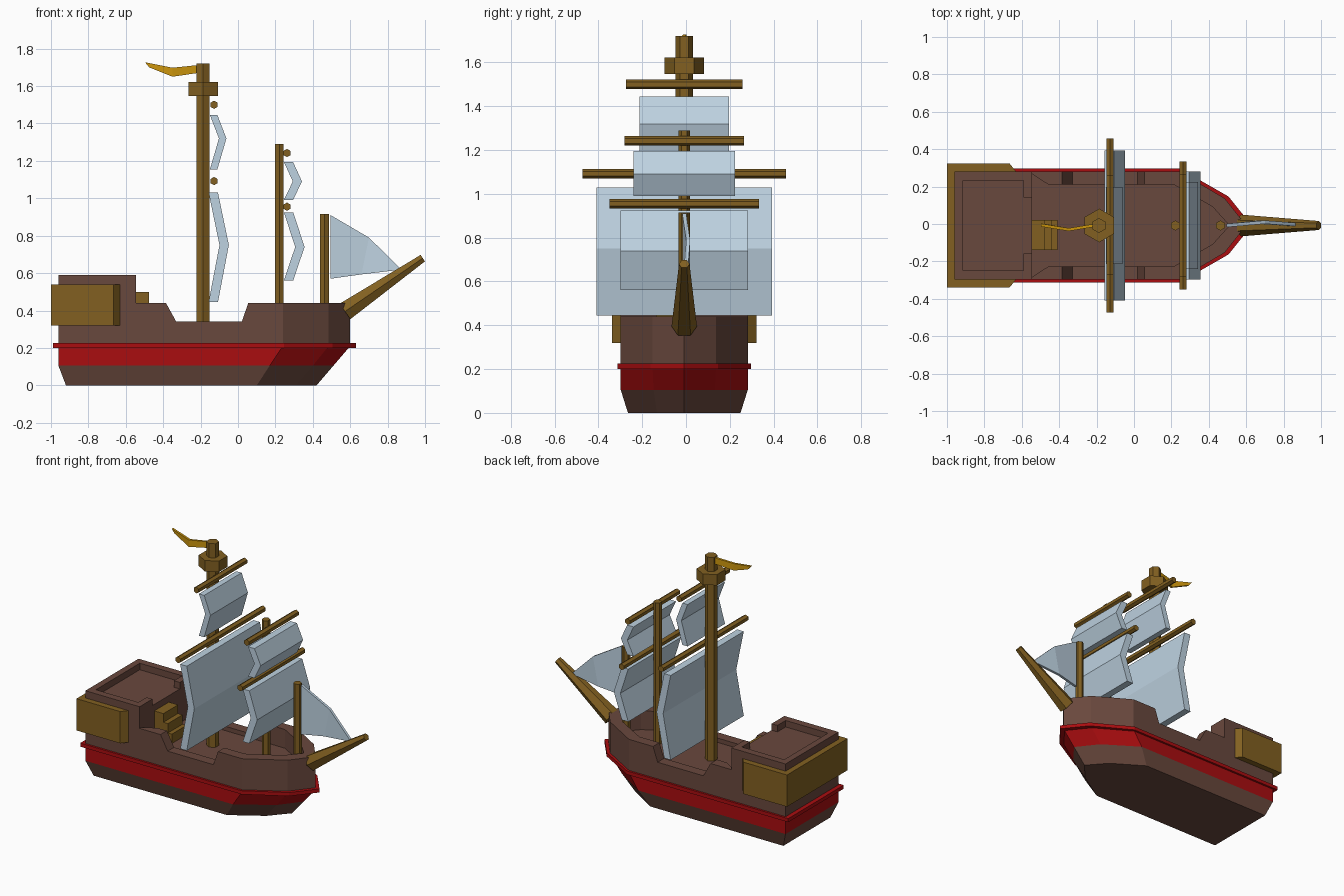
import bpy, bmesh, math
from mathutils import Vector, Matrix

if "Cube" in bpy.data.objects:
    bpy.data.objects.remove(bpy.data.objects["Cube"])

CY = -0.008  # centre line of the ship


def material(name, rgb):
    m = bpy.data.materials.new(name)
    m.diffuse_color = (*rgb, 1)
    m.use_nodes = True
    m.node_tree.nodes["Principled BSDF"].inputs["Base Color"].default_value = m.diffuse_color
    return m


BROWN = material("hull brown", (0.141, 0.065, 0.047))
RED = material("red paint", (0.40, 0.004, 0.005))
WOOD = material("golden wood", (0.223, 0.117, 0.015))
SAIL = material("pale blue sail", (0.515, 0.645, 0.753))
GOLD = material("gold flag", (0.61, 0.305, 0.004))


def finish(name, bm, *mats):
    bmesh.ops.recalc_face_normals(bm, faces=bm.faces)
    me = bpy.data.meshes.new(name)
    bm.to_mesh(me)
    bm.free()
    for m in mats:
        me.materials.append(m)
    ob = bpy.data.objects.new(name, me)
    bpy.context.collection.objects.link(ob)
    return ob


def loft(name, rings, *mats, bands=()):
    """Closed solid through equal-length rings; bands = material index per span."""
    bm = bmesh.new()
    vs = [[bm.verts.new((x, y + CY, z)) for x, y, z in r] for r in rings]
    n = len(vs[0])
    for k, (a, b) in enumerate(zip(vs, vs[1:])):
        for i in range(n):
            f = bm.faces.new((a[i], a[(i + 1) % n], b[(i + 1) % n], b[i]))
            f.material_index = bands[k] if bands else 0
    bm.faces.new(vs[0])
    bm.faces.new(vs[-1])
    return finish(name, bm, *mats)


def mirrored(half):
    """Plan outline from its -y half."""
    return half + [(x, -y) for x, y in reversed(half) if y]


def plan(name, half, z0, z1, *mats):
    o = mirrored(half)
    return loft(name, [[(x, y, z) for x, y in o] for z in (z0, z1)], *mats)


def side(name, prof, y0, y1, *mats):
    return loft(name, [[(x, y, z) for x, z in prof] for y in (y0, y1)], *mats)


def pole(name, p, q, r1, r2=None):
    """Six-sided spar from p to q, one corner pair lying across the axis."""
    p, q = Vector(p), Vector(q)
    d = (q - p).normalized()
    u = Vector((0, 1, 0)) if abs(d.y) < 0.9 else Vector((0, 0, 1))
    v = d.cross(u)
    rings = []
    for c, r in ((p, r1), (q, r2 or r1)):
        rings.append([c + r * (math.cos(i * math.pi / 3) * u + math.sin(i * math.pi / 3) * v)
                      for i in range(6)])
    return loft(name, rings, WOOD)


# Hull: boat-shaped rings, red between z 0.1 and 0.2
def ring(z, back, h, shoulder, mid, my, bow):
    return [(x, y, z) for x, y in mirrored([(back, -h), (shoulder, -h), (mid, -my), (bow, 0)])]


hull = loft("hull", [
    ring(0.00, -0.92, 0.257, 0.10, 0.31, 0.125, 0.42),
    ring(0.105, -0.96, 0.29, 0.17, 0.40, 0.14, 0.51),
    ring(0.21, -0.96, 0.29, 0.24, 0.485, 0.145, 0.60),
    ring(0.59, -0.96, 0.29, 0.24, 0.485, 0.145, 0.60)], BROWN, RED, bands=(0, 1, 0))

# Cut the rail line, the main deck and the stern deck
cutters = [
    side("rail_cutter", [(-0.545, 0.8), (-0.545, 0.44), (-0.385, 0.44), (-0.33, 0.34),
                         (0.02, 0.34), (0.055, 0.44), (0.8, 0.44), (0.8, 0.8)], -0.5, 0.5, BROWN),
    plan("deck_cutter", [(-0.545, -0.275), (-0.46, -0.22), (0.21, -0.22), (0.42, -0.10),
                         (0.51, 0)], 0.31, 0.8, BROWN),
    plan("stern_deck_cutter", [(-0.915, -0.24), (-0.59, -0.24), (-0.59, -0.15), (-0.5, -0.15)],
         0.545, 0.8, BROWN)]
bpy.context.view_layer.objects.active = hull
for c in cutters:
    c.hide_render = True
    m = hull.modifiers.new("cut", 'BOOLEAN')
    m.operation = 'DIFFERENCE'
    m.solver = 'EXACT'
    m.object = c
    bpy.ops.object.modifier_apply(modifier=m.name)
    bpy.data.objects.remove(c)

# Red rubbing strip round the hull
plan("rubbing_strip", [(-0.99, -0.304), (0.245, -0.304), (0.505, -0.155), (0.63, 0)], 0.2, 0.225, RED)

# Gallery wrapped round the stern
plan("stern_gallery", [(-1.0, -0.331), (-0.665, -0.331), (-0.628, -0.285)], 0.32, 0.54, WOOD)

# Stairs to the stern deck
side("stairs", [(-0.55, 0.30), (-0.55, 0.50), (-0.475, 0.50), (-0.475, 0.44), (-0.44, 0.44),
                (-0.44, 0.375), (-0.41, 0.375), (-0.41, 0.30)], -0.13, 0.03, WOOD)

# Masts, lookout and bowsprit
for name, x, top, r in (("main_mast", -0.188, 1.72, 0.04), ("fore_mast", 0.221, 1.29, 0.027),
                        ("bow_mast", 0.462, 0.915, 0.027)):
    pole(name, (x, 0, 0.29), (x, 0, top), r)
pole("lookout", (-0.186, 0, 1.547), (-0.186, 0, 1.622), 0.09)
pole("bowsprit", (0.572, 0, 0.395), (0.988, 0, 0.68), 0.058, 0.024)

# Yards: name, x, z, half length
for name, x, z, h in (("main_top_yard", -0.128, 1.5, 0.266), ("main_yard", -0.128, 1.092, 0.465),
                      ("fore_top_yard", 0.262, 1.242, 0.272), ("fore_yard", 0.262, 0.955, 0.342)):
    pole(name, (x, -h, z), (x, h, z), 0.022)

# Square sails with one fold: name, x, thickness, bulge, top, middle, bottom, half width
for name, x, t, b, z2, z1, z0, h in (
        ("main_sail", -0.157, 0.05, 0.058, 1.03, 0.75, 0.445, 0.40),
        ("main_top_sail", -0.15, 0.04, 0.048, 1.445, 1.32, 1.155, 0.205),
        ("fore_sail", 0.245, 0.05, 0.061, 0.925, 0.74, 0.56, 0.29),
        ("fore_top_sail", 0.245, 0.049, 0.048, 1.195, 1.09, 0.99, 0.232)):
    side(name, [(x, z0), (x + t, z0), (x + b + t, z1), (x + t, z2), (x, z2), (x + b, z1)], -h, h, SAIL)


# Thin cloth pieces: quads between a top and a bottom edge, then thickened
def cloth(name, top, bottom, t, mat):
    rings = [[(x, y - t, z), (x, y + t, z), (u, v + t, w), (u, v - t, w)]
             for (x, y, z), (u, v, w) in zip(top, bottom)]
    return loft(name, rings, mat)


cloth("jib_sail", [(0.495, 0, 0.91), (0.70, 0.018, 0.79), (0.868, 0.005, 0.625)],
      [(0.495, 0, 0.57), (0.66, 0.018, 0.593), (0.86, 0.005, 0.617)], 0.009, SAIL)
cloth("flag", [(-0.215, 0, 1.712), (-0.35, -0.022, 1.698), (-0.497, 0.002, 1.727)],
      [(-0.215, 0, 1.67), (-0.35, -0.022, 1.65), (-0.475, 0.0, 1.7)], 0.008, GOLD)
